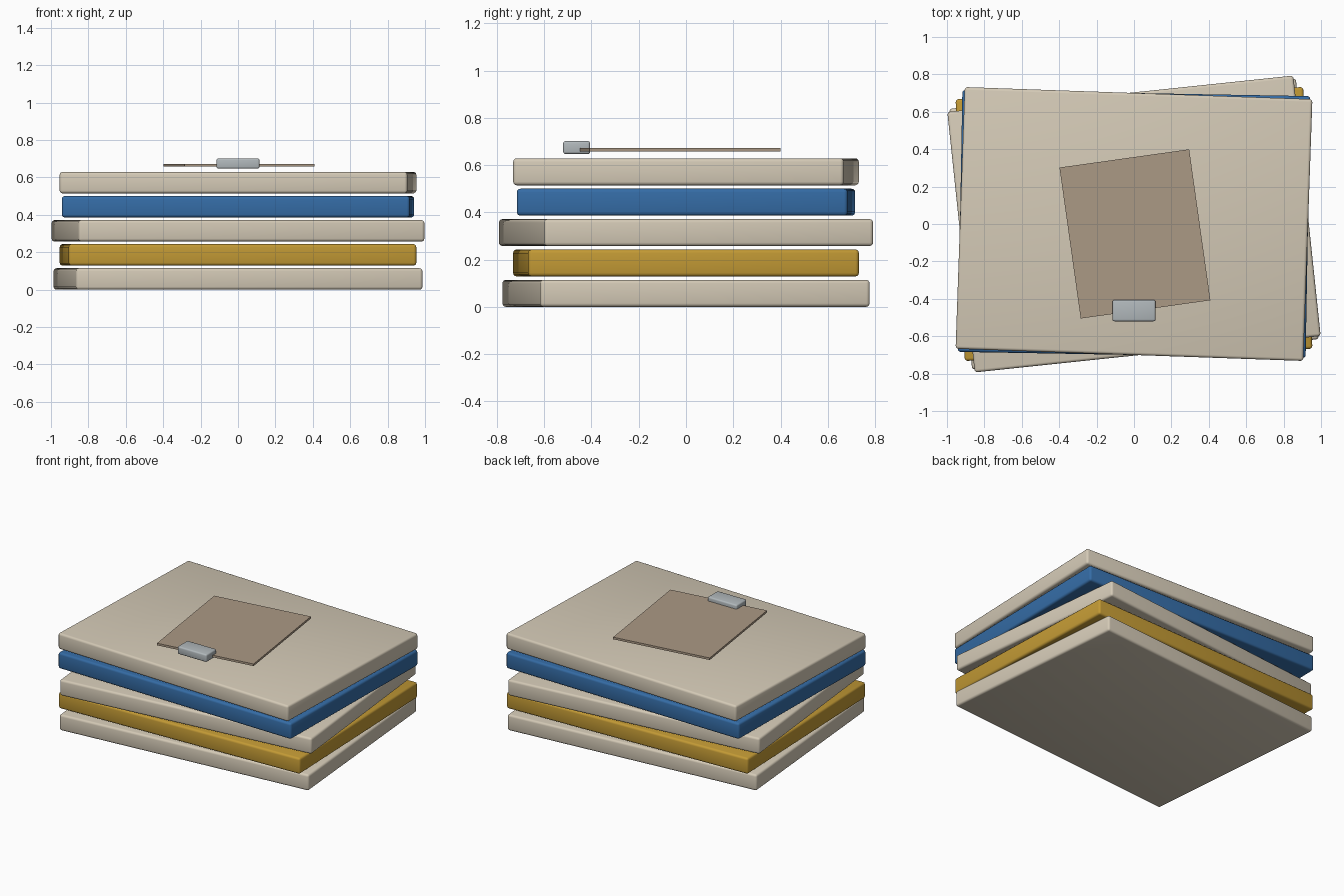
import bpy
from math import radians

cube = bpy.data.objects.get("Cube")
if cube:
    bpy.data.objects.remove(cube, do_unlink=True)


def material(name, rgb):
    mat = bpy.data.materials.new(name)
    mat.use_nodes = True
    color = (*rgb, 1.0)
    mat.diffuse_color = color
    node = next(n for n in mat.node_tree.nodes if n.type == 'BSDF_PRINCIPLED')
    node.inputs["Base Color"].default_value = color
    return mat


def box(name, size, center, angle, mat, bevel=0.0):
    """A box turned about z, with optional rounded edges."""
    bpy.ops.mesh.primitive_cube_add(size=1, location=center)
    obj = bpy.context.object
    obj.name = name
    obj.scale = size
    bpy.ops.object.transform_apply(location=False, rotation=False, scale=True)
    obj.rotation_euler.z = radians(angle)
    obj.data.materials.append(mat)
    if bevel:
        mod = obj.modifiers.new("rounded_edges", 'BEVEL')
        mod.width = bevel
        mod.segments = 3
        bpy.ops.object.modifier_apply(modifier=mod.name)
        bpy.ops.object.shade_smooth_by_angle(angle=radians(35))
    return obj


cream = material("cream", (0.66, 0.59, 0.47))
ochre = material("ochre", (0.54, 0.32, 0.035))
blue = material("blue", (0.035, 0.15, 0.38))
tan = material("tan_card", (0.41, 0.32, 0.235))
steel = material("steel", (0.44, 0.48, 0.50))

# Stack of loosely turned folders, bottom to top
THICK, PITCH = 0.114, 0.1286
folders = [(5, cream), (2, ochre), (6, cream), (-1, blue), (-2, cream)]
for i, (angle, mat) in enumerate(folders):
    box(f"folder_{i + 1}", (1.86, 1.40, THICK),
        (0, 0, THICK / 2 + i * PITCH), angle, mat, bevel=0.015)

# Loose card above the stack, held by a small clip
box("card", (0.70, 0.815, 0.015), (0.005, -0.053, 0.665), 8, tan)
box("clip", (0.23, 0.114, 0.055), (0, -0.463, 0.674), 0, steel, bevel=0.01)
